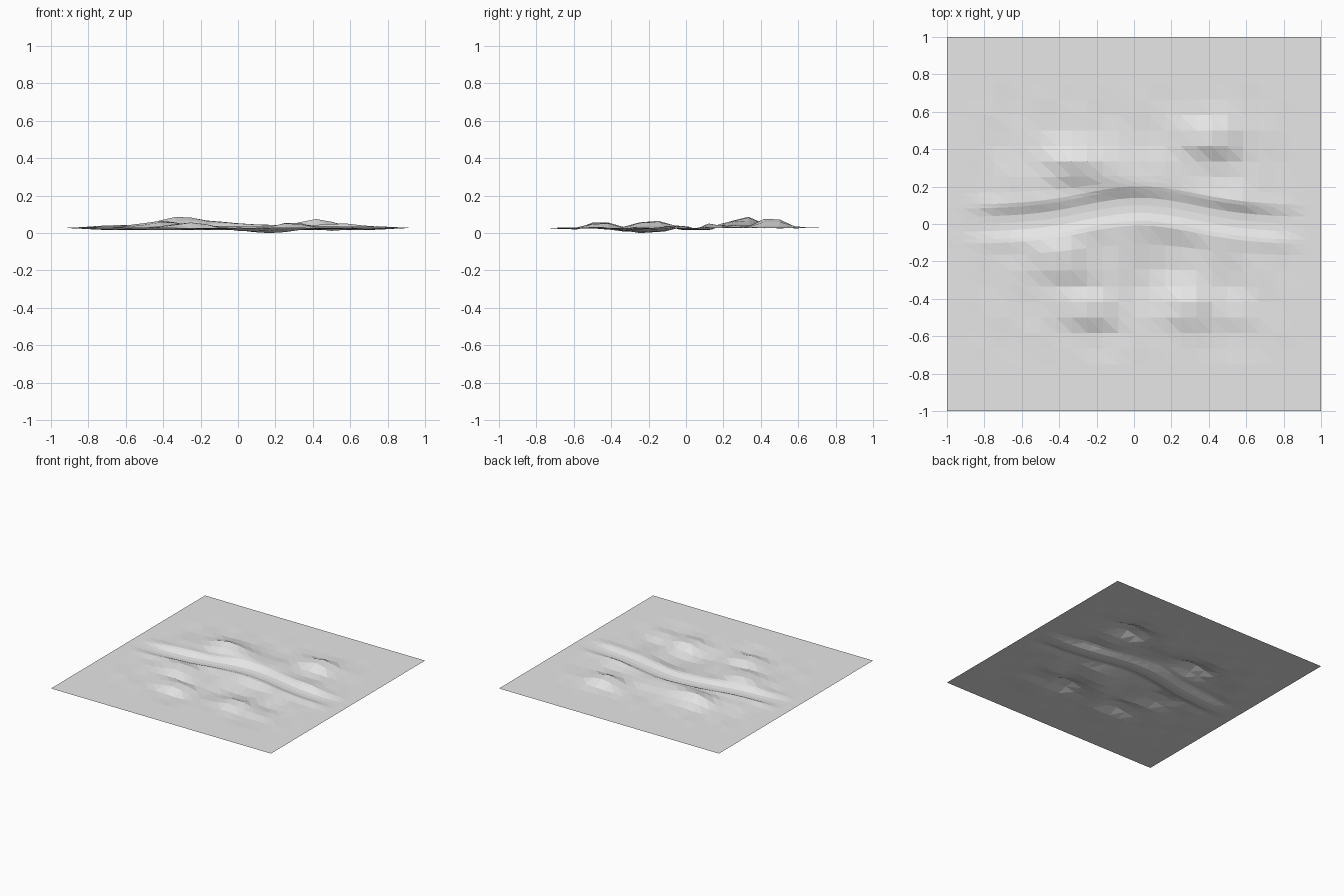
import bpy, bmesh, math

if "Cube" in bpy.data.objects:
    bpy.data.objects.remove(bpy.data.objects["Cube"])

BASE = 0.035   # height of the flat border
N = 24         # grid cells along x

# Hills and hollows: x, y, radius x, radius y, height
bumps = [
    (-0.30, 0.32, 0.17, 0.10, 0.060), (-0.05, 0.27, 0.14, 0.09, 0.026),
    (0.42, 0.46, 0.14, 0.09, 0.056), (0.20, 0.28, 0.12, 0.10, 0.014),
    (-0.40, -0.19, 0.15, 0.09, 0.046), (-0.25, -0.45, 0.13, 0.09, 0.036),
    (0.28, -0.45, 0.10, 0.07, 0.042), (0.50, -0.50, 0.09, 0.09, 0.008),
    (-0.60, 0.20, 0.14, 0.14, 0.012), (0.55, 0.15, 0.14, 0.09, 0.014),
    (0.18, -0.20, 0.14, 0.11, -0.034), (0.05, -0.36, 0.13, 0.10, -0.016),
    (0.50, -0.32, 0.12, 0.09, -0.014), (-0.20, -0.32, 0.09, 0.07, -0.012),
    (0.50, -0.62, 0.10, 0.08, -0.012), (-0.18, -0.61, 0.12, 0.06, -0.014),
]


def fade(t):
    """1 in the middle of the land, 0 at the border."""
    t = min(1, max(0, (0.96 - abs(t)) / 0.3))
    return t * t * (3 - 2 * t)


def river_y(x):
    return 0.10 * math.exp(-((x - 0.03) / 0.42) ** 2)


def height(x, y):
    z = sum(h * math.exp(-((x - a) / rx) ** 2 - ((y - b) / ry) ** 2)
            for a, b, rx, ry, h in bumps)
    z += 0.003 * math.sin(19 * x + 7 * y) * math.sin(17 * y - 5 * x) * fade(y * 1.15)
    # river bed with raised banks
    d = y - river_y(x)
    bed = math.exp(-(d / 0.075) ** 4)
    banks = math.exp(-((abs(d) - 0.10) / 0.045) ** 2)
    z = z * (1 - bed) - 0.012 * bed + 0.010 * banks
    return BASE + z * fade(x) * fade(y * 1.12)


# Rows: regular grid, denser and bent along the river
rows = [-1 + i / 12 for i in range(25)]
rows += [-0.04, 0.04, -0.105, 0.105]
rows.sort()
bm = bmesh.new()
grid = []
for r in rows:
    line = []
    for i in range(N + 1):
        x = -1 + 2 * i / N
        bend = max(0, 1 - max(0, abs(r) - 0.10) / 0.16)
        y = r + river_y(x) * bend * fade(x)
        line.append(bm.verts.new((x, y, max(0, height(x, y)))))
    grid.append(line)
for j in range(len(rows) - 1):
    for i in range(N):
        a, b = grid[j][i], grid[j][i + 1]
        c, d = grid[j + 1][i + 1], grid[j + 1][i]
        bm.faces.new((a, b, d))
        bm.faces.new((b, c, d))
low = min(v.co.z for v in bm.verts)
for v in bm.verts:
    v.co.z -= low

mesh = bpy.data.meshes.new("terrain")
bm.to_mesh(mesh)
bm.free()
land = bpy.data.objects.new("terrain", mesh)
bpy.context.collection.objects.link(land)
mat = bpy.data.materials.new("light grey")
mat.diffuse_color = (0.8, 0.8, 0.8, 1)
mat.use_nodes = True
mat.node_tree.nodes["Principled BSDF"].inputs["Base Color"].default_value = mat.diffuse_color
mesh.materials.append(mat)
